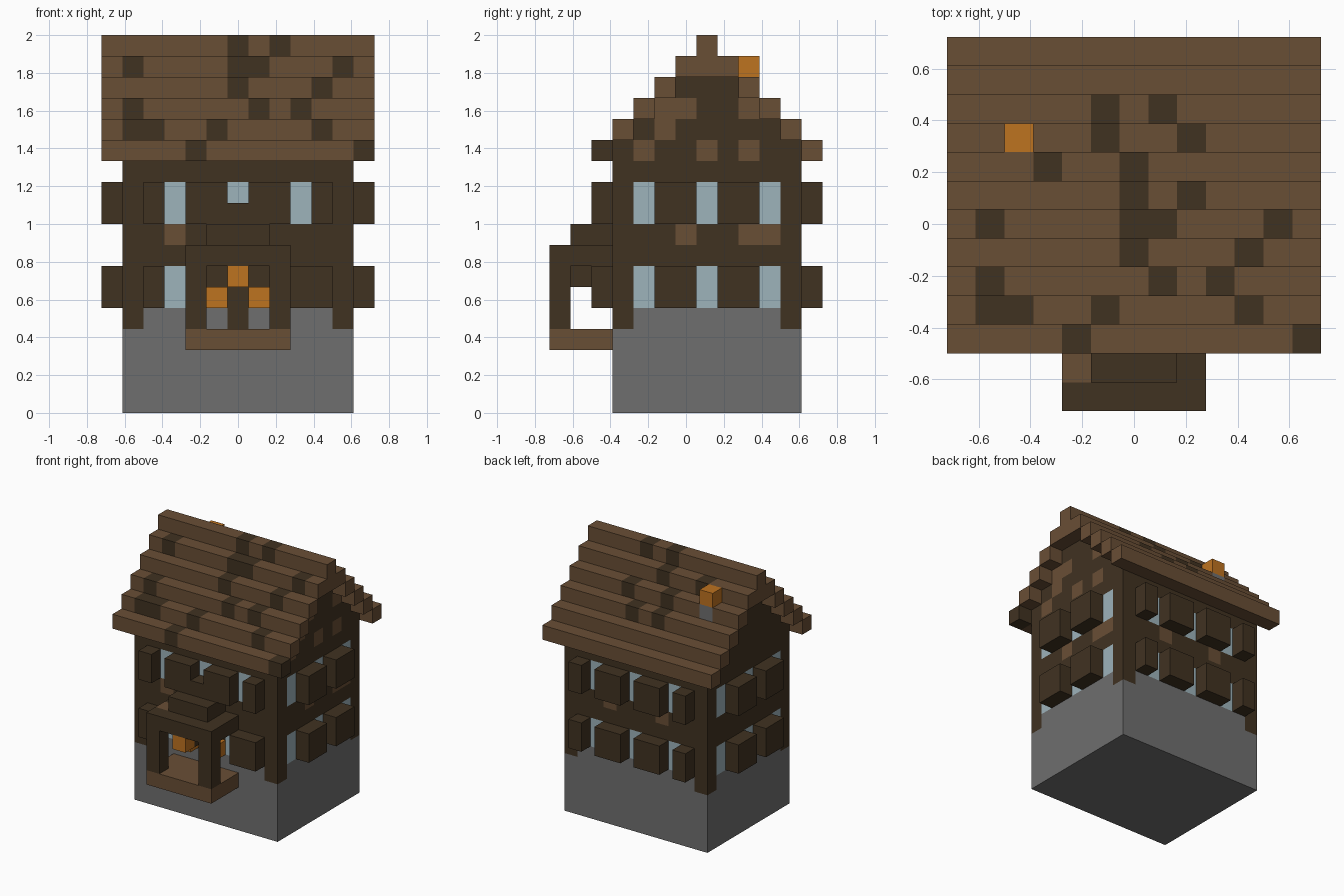
import bpy, bmesh, math
from mathutils import Vector

if "Cube" in bpy.data.objects:
    bpy.data.objects.remove(bpy.data.objects["Cube"], do_unlink=True)

U = 1 / 9                                  # edge of one building block
ORIGIN = Vector((-6.5, -6.5, 0))


def material(name, rgb):
    m = bpy.data.materials.new(name)
    m.use_nodes = True
    col = [((c / 255 + 0.055) / 1.055) ** 2.4 for c in rgb] + [1]
    m.diffuse_color = col
    m.node_tree.nodes["Principled BSDF"].inputs["Base Color"].default_value = col
    return m


MATS = [material("dark_timber", (64, 50, 33)), material("brown_timber", (105, 78, 53)),
        material("grey_stone", (111, 111, 111)), material("pale_glass", (157, 179, 187)),
        material("orange_glow", (190, 115, 32))]
DARK, BROWN, STONE, GLASS, GLOW = range(5)


def block(x, y, z, colour):
    """Cells covered by half-open ranges; a plain number means one cell."""
    spans = [range(*s) if isinstance(s, tuple) else (s,) for s in (x, y, z)]
    return {(i, j, k): colour for i in spans[0] for j in spans[1] for k in spans[2]}


def build(name, cells):
    """Skin a set of coloured cells, merging flat areas of one colour."""
    bm = bmesh.new()
    for cell, colour in cells.items():
        base = Vector(cell)
        for axis in range(3):
            for side in (0, 1):
                step = [0, 0, 0]
                step[axis] = 2 * side - 1
                if tuple(a + b for a, b in zip(cell, step)) in cells:
                    continue
                u, v = Vector((0, 0, 0)), Vector((0, 0, 0))
                u[(axis + 1) % 3] = v[(axis + 2) % 3] = 1
                p = base.copy()
                p[axis] += side
                loop = [p, p + u, p + u + v, p + v]
                if not side:
                    loop.reverse()
                f = bm.faces.new([bm.verts.new((q + ORIGIN) * U) for q in loop])
                f.material_index = colour
    bmesh.ops.remove_doubles(bm, verts=bm.verts, dist=U / 100)
    bmesh.ops.dissolve_limit(bm, angle_limit=math.radians(1), verts=bm.verts,
                             edges=bm.edges, delimit={'MATERIAL'})
    mesh = bpy.data.meshes.new(name)
    bm.to_mesh(mesh)
    bm.free()
    for m in MATS:
        mesh.materials.append(m)
    obj = bpy.data.objects.new(name, mesh)
    bpy.context.collection.objects.link(obj)


# House body: stone base, timber storeys, corner posts
body = block((1, 12), (3, 12), (0, 5), STONE)
body.update(block((1, 12), (3, 12), (5, 12), DARK))
for x in (1, 11):
    for y in (3, 11):
        body[x, y, 4] = DARK
body[6, 3, 4] = DARK                        # foot of the door

# Stepped gable walls
for k in range(4):
    body.update(block((1, 12), (3 + k, 12 - k), 12 + k, DARK))

# Window glass, two storeys
for z in ((5, 7), (9, 11)):
    for x in (3, 6, 9):
        body.update(block(x, 11, z, GLASS))
    for y in (4, 7, 10):
        for x in (1, 11):
            body.update(block(x, y, z, GLASS))
for x in (3, 6, 9):
    body.update(block(x, 3, (9, 11), GLASS))
for x in (3, 8):
    body.update(block(x, 3, (5, 7), GLASS))

# Lighter timber patches in the walls
for y, z in ((6, 8), (9, 8), (10, 8), (4, 12), (7, 12), (9, 12),
             (5, 13), (5, 14), (6, 14), (9, 14)):
    body[11, y, z] = BROWN
for x, y in ((3, 3), (4, 11), (8, 11)):
    body[x, y, 8] = BROWN
build("house_body", body)

# Shutters
SPANS = ((2, 3), (4, 6), (7, 9), (10, 11))
for floor, z in (("lower", (5, 7)), ("upper", (9, 11))):
    for n, x in enumerate(SPANS):
        build(f"{floor}_back_shutter_{n}", block(x, 12, z, DARK))
    for n, y in enumerate(((5, 7), (8, 10))):
        for side, x in (("right", 0), ("left", 12)):
            build(f"{floor}_{side}_shutter_{n}", block(x, y, z, DARK))
    front = SPANS if floor == "upper" else ((2, 3), (9, 11))
    for n, x in enumerate(front):
        build(f"{floor}_front_shutter_{n}", block(x, 2, z, DARK))
build("front_window_sill", block(6, 2, 9, DARK))

# Roof courses with dark shingles; the key is the step above the eaves
FRONT_DARK = [(4, 12), (1, 2, 5, 10), (1, 7, 9), (6, 10), (1, 6, 7, 11)]
BACK_DARK = [(), (), (5, 7), (5, 8), (3, 6)]
for k in range(5):
    for name, y, dark in (("front", 2 + k, FRONT_DARK[k]), ("back", 12 - k, BACK_DARK[k])):
        course = block((0, 13), y, 12 + k, BROWN)
        for x in dark:
            course[x, y, 12 + k] = DARK
        if name == "back" and k == 3:
            course[2, y, 12 + k] = STONE     # chimney foot
        build(f"{name}_roof_course_{k}", course)
ridge = block((0, 13), 7, (16, 18), BROWN)
for x in (6, 8):
    ridge[x, 7, 17] = DARK
build("roof_ridge", ridge)
build("chimney_fire", block(2, 9, 16, GLOW))

# Porch
build("porch_floor", block((4, 9), (0, 3), 3, BROWN))
for side, x in (("right", 4), ("left", 8)):
    build(f"{side}_porch_post", block(x, 0, (4, 7), DARK))
canopy = block((4, 9), (0, 3), 7, DARK)
canopy[4, 1, 7] = BROWN
build("porch_canopy", canopy)
build("porch_canopy_top", block((5, 8), (1, 3), 8, DARK))

# Lantern on its beam, and the two lamps by the door
build("lantern_beam", block(6, (1, 3), 6, DARK))
build("porch_lantern", block(6, 0, 6, GLOW))
for side, x in (("right", 5), ("left", 7)):
    build(f"{side}_door_lamp", block(x, 2, 5, GLOW))
